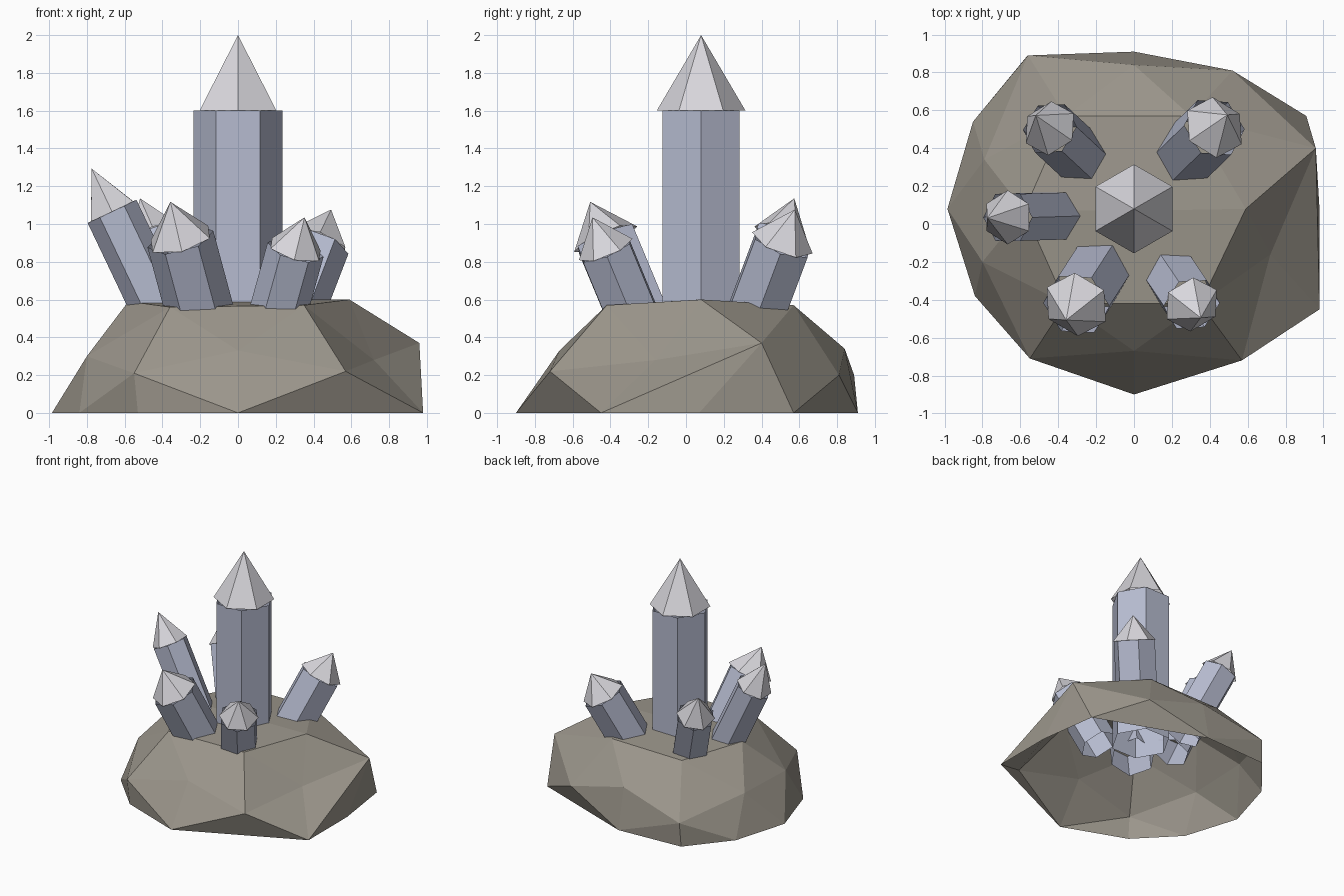
import bpy
import bmesh
from math import pi
from mathutils import Matrix, Vector

cube = bpy.data.objects.get("Cube")
if cube:
    bpy.data.objects.remove(cube)


def make_material(name, colour):
    mat = bpy.data.materials.new(name)
    mat.use_nodes = True
    mat.diffuse_color = (*colour, 1)
    mat.node_tree.nodes["Principled BSDF"].inputs["Base Color"].default_value = (*colour, 1)
    return mat


rock_grey = make_material("warm_grey_rock", (.33, .305, .26))
crystal_blue = make_material("pale_blue_crystal", (.47, .50, .63))
tip_white = make_material("pale_tip", (.69, .68, .72))


def add_object(name, bm, material):
    mesh = bpy.data.meshes.new(name)
    bm.to_mesh(mesh)
    bm.free()
    mesh.materials.append(material)
    obj = bpy.data.objects.new(name, mesh)
    bpy.context.collection.objects.link(obj)
    return obj


def add_cone(name, start, end, bottom_radius, top_radius, turn, material):
    """Open six-sided tube or point running from start to end."""
    axis = end - start
    rotation = Vector((0, 0, 1)).rotation_difference(axis).to_matrix().to_4x4()
    place = Matrix.Translation((start + end) / 2) @ rotation @ Matrix.Rotation(turn, 4, 'Z')
    bm = bmesh.new()
    bmesh.ops.create_cone(bm, cap_ends=False, segments=6, radius1=bottom_radius,
                          radius2=top_radius, depth=axis.length, matrix=place)
    bmesh.ops.remove_doubles(bm, verts=bm.verts, dist=.0001)
    return add_object(name, bm, material)


def add_crystal(name, base, shoulder, radius, tip_length):
    """Shaft with corners to the sides, tip turned against it."""
    base, shoulder = Vector(base), Vector(shoulder)
    apex = shoulder + (shoulder - base).normalized() * tip_length
    add_cone(name + "_shaft", base, shoulder, radius, radius, pi / 6, crystal_blue)
    add_cone(name + "_tip", shoulder, apex, radius, 0, 0, tip_white)


# Faceted rock shell, open underneath
rim = [(0, -.9), (-.53, -.7), (-.84, -.38), (-.985, .08), (-.85, .54),
       (-.57, .88), (0, .91), (.91, .57), (.98, .07), (.98, -.45)]
sides = [(-.55, -.71, .21), (.57, -.72, .22), (0, -.67, .33), (-.8, -.2, .3),
         (-.79, .34, .31), (-.56, .89, .2), (0, .84, .34), (.52, .81, .2), (.96, .4, .37)]
crown = [(.35, -.42, .57), (-.36, -.42, .56), (-.58, .07, .59),
         (-.36, .57, .56), (.3, .57, .57), (.59, .08, .6), (0, .07, .6)]
bm = bmesh.new()
for point in [(x, y, 0) for x, y in rim] + sides + crown:
    bm.verts.new(point)
dent = bm.verts.new((.83, -.2, .33))
bmesh.ops.convex_hull(bm, input=bm.verts)
underside = [f for f in bm.faces if all(v.co.z < .01 for v in f.verts)]
bmesh.ops.delete(bm, geom=underside, context='FACES')
bmesh.ops.recalc_face_normals(bm, faces=bm.faces)
if sum(f.normal.z * f.calc_area() for f in bm.faces) < 0:
    bmesh.ops.reverse_faces(bm, faces=bm.faces)
# Shallow hollow on the left flank
dent.co = (.72, -.16, .28)
add_object("rock_base", bm, rock_grey)

# Tall central crystal
add_crystal("central_crystal", (0, .08, .32), (0, .08, 1.6), .235, .4)

# Leaning crystals around it
add_crystal("right_crystal", (-.34, .045, .38), (-.667, .035, 1.067), .143, .25)
add_crystal("front_right_crystal", (-.16, -.2, .38), (-.305, -.425, .92), .18, .22)
add_crystal("front_left_crystal", (.17, -.225, .38), (.305, -.425, .865), .153, .19)
add_crystal("back_right_crystal", (-.235, .31, .38), (-.445, .505, .94), .15, .22)
add_crystal("back_left_crystal", (.225, .315, .38), (.425, .51, .9), .17, .2)
